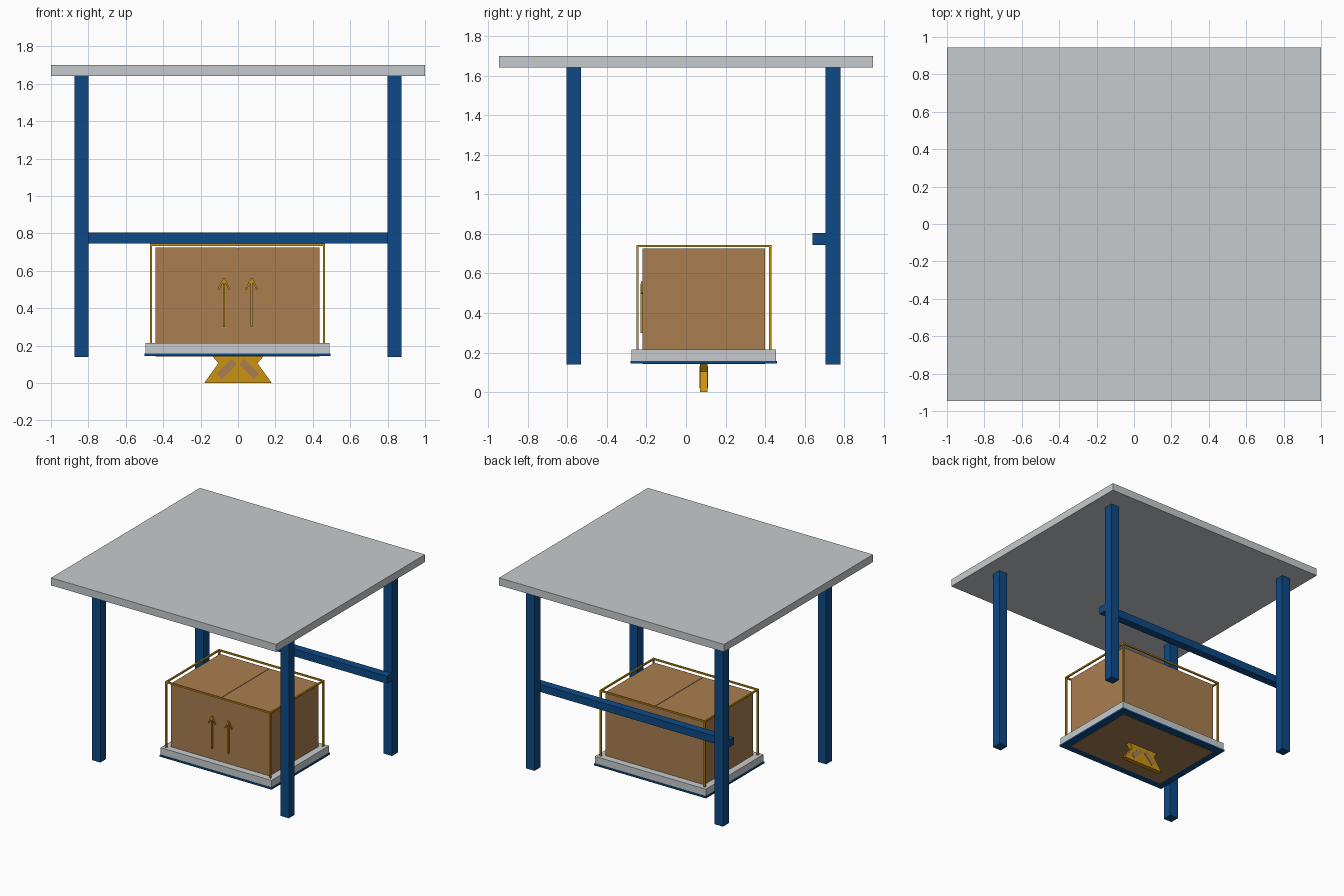
import bpy
import bmesh
from mathutils import Vector

cube = bpy.data.objects.get("Cube")
if cube:
    bpy.data.objects.remove(cube, do_unlink=True)


def material(name, rgb):
    m = bpy.data.materials.new(name)
    m.use_nodes = True
    m.diffuse_color = (*rgb, 1)
    m.node_tree.nodes["Principled BSDF"].inputs["Base Color"].default_value = (*rgb, 1)
    return m


grey = material("light grey", (0.57, 0.6, 0.61))
blue = material("deep blue", (0.004, 0.068, 0.24))
brown = material("cardboard brown", (0.4, 0.21, 0.08))
amber = material("amber", (0.6, 0.29, 0.006))


def make_object(name, bm, mat):
    bmesh.ops.recalc_face_normals(bm, faces=bm.faces)
    mesh = bpy.data.meshes.new(name)
    bm.to_mesh(mesh)
    bm.free()
    mesh.materials.append(mat)
    obj = bpy.data.objects.new(name, mesh)
    bpy.context.collection.objects.link(obj)
    return obj


def block(name, low, high, mat):
    """Box between two opposite corners."""
    low, high = Vector(low), Vector(high)
    bm = bmesh.new()
    bmesh.ops.create_cube(bm, size=1)
    bmesh.ops.scale(bm, vec=high - low, verts=bm.verts)
    bmesh.ops.translate(bm, vec=(low + high) / 2, verts=bm.verts)
    return make_object(name, bm, mat)


def plate(name, outline, y0, y1, mat):
    """Outline in x and z, extruded along y."""
    bm = bmesh.new()
    face = bm.faces.new([bm.verts.new((x, y0, z)) for x, z in outline])
    side = bmesh.ops.extrude_face_region(bm, geom=[face])["geom"]
    verts = [v for v in side if isinstance(v, bmesh.types.BMVert)]
    bmesh.ops.translate(bm, vec=(0, y1 - y0, 0), verts=verts)
    return make_object(name, bm, mat)


def bar(name, a, b, width, y0, y1, mat):
    """Flat bar from a to b in the x-z plane."""
    a, b = Vector(a), Vector(b)
    d = (b - a).normalized() * width / 2
    n = Vector((-d.y, d.x))
    return plate(name, [a + n, a - n, b - n, b + n], y0, y1, mat)


# Table top, legs and rear crossbar
block("table_top", (-1, -0.945, 1.64), (1, 0.945, 1.7), grey)
for side, x in (("right", -0.875), ("left", 0.8)):
    for end, y in (("front", -0.605), ("back", 0.705)):
        block(f"{end}_{side}_leg", (x, y, 0.14), (x + 0.075, y + 0.075, 1.64), blue)
block("rear_crossbar", (-0.875, 0.64, 0.745), (0.875, 0.705, 0.805), blue)

# Tray on its base plate
block("base_plate", (-0.5, -0.28, 0.144), (0.495, 0.46, 0.158), blue)
block("tray", (-0.495, -0.275, 0.158), (0.49, 0.455, 0.215), grey)

# Cardboard box with two lid flaps meeting at a seam
block("cardboard_box", (-0.44, -0.22, 0.142), (0.435, 0.4, 0.718), brown)
block("right_lid_flap", (-0.44, -0.22, 0.718), (-0.002, 0.4, 0.725), brown)
block("left_lid_flap", (0.002, -0.22, 0.718), (0.435, 0.4, 0.725), brown)

# Wire guard around the box
r = 0.006
xs, ys, top = (-0.465, 0.46), (-0.245, 0.425), 0.739
for i, x in enumerate(xs):
    for j, y in enumerate(ys):
        block(f"guard_post_{i}{j}", (x - r, y - r, 0.215), (x + r, y + r, top - r), amber)
    block(f"guard_side_rail_{i}", (x - r, ys[0] + r, top - r), (x + r, ys[1] - r, top + r), amber)
for j, y in enumerate(ys):
    block(f"guard_long_rail_{j}", (xs[0] - r, y - r, top - r), (xs[1] + r, y + r, top + r), amber)

# Upward arrows on the front of the box
for i, x in enumerate((-0.075, 0.073)):
    bar(f"arrow_shaft_{i}", (x, 0.3), (x, 0.55), 0.01, -0.229, -0.22, amber)
    for s in (-1, 1):
        bar(f"arrow_barb_{i}_{s}", (x, 0.558), (x + s * 0.03, 0.5), 0.01, -0.2285, -0.22, amber)

# Foot under the tray with diagonal braces
half = [(0.18, 0), (0.105, 0.105), (0.135, 0.142)]
plate("foot", half + [(-x, z) for x, z in reversed(half)], 0.07, 0.108, amber)
for s in (-1, 1):
    bar(f"foot_brace_{s}", (s * 0.1, 0.035), (s * 0.02, 0.115), 0.04, 0.067, 0.111, brown)
